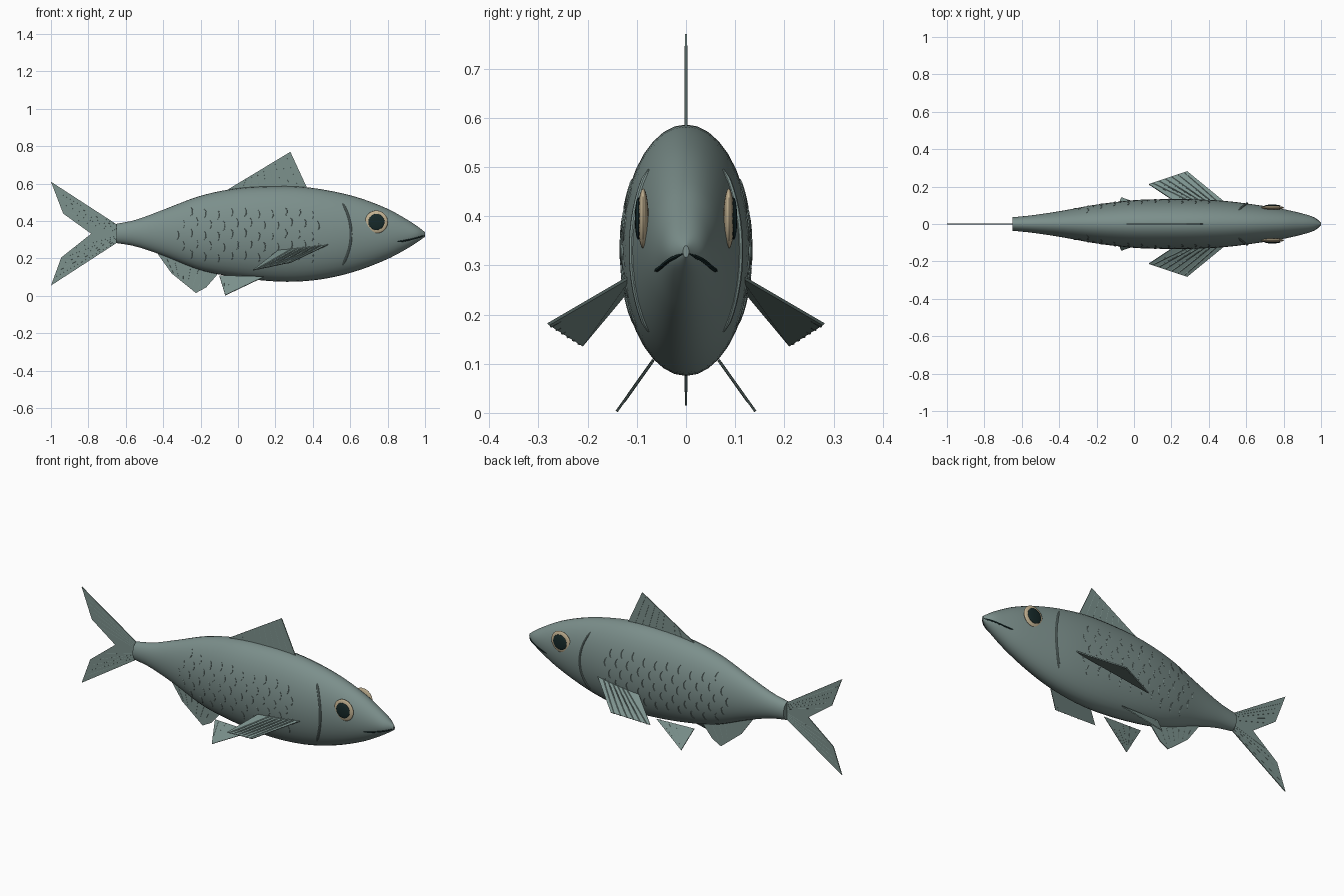
import bpy, bmesh, math
from mathutils import Vector

if "Cube" in bpy.data.objects:
    bpy.data.objects.remove(bpy.data.objects["Cube"])


def material(name, rgb):
    m = bpy.data.materials.new(name)
    m.diffuse_color = (*rgb, 1)
    m.use_nodes = True
    m.node_tree.nodes["Principled BSDF"].inputs["Base Color"].default_value = m.diffuse_color
    return m


SKIN = material("grey_green_skin", (0.20, 0.275, 0.26))
FIN = material("fin_green", (0.20, 0.285, 0.265))
MARK = material("dark_marking", (0.05, 0.075, 0.072))
EYE = material("cream_eye", (0.55, 0.45, 0.29))
BLACK = material("pupil_black", (0.008, 0.022, 0.022))

# Body stations: x, top, bottom, half width
STATIONS = [(-0.65, 0.385, 0.282, 0.036), (-0.55, 0.405, 0.265, 0.046), (-0.4, 0.46, 0.215, 0.068),
            (-0.2, 0.535, 0.137, 0.104), (0.0, 0.575, 0.098, 0.127), (0.2, 0.586, 0.077, 0.133),
            (0.35, 0.582, 0.078, 0.131), (0.5, 0.56, 0.098, 0.122), (0.65, 0.523, 0.138, 0.103),
            (0.8, 0.465, 0.197, 0.079), (0.9, 0.41, 0.25, 0.056), (0.96, 0.371, 0.288, 0.036),
            (1.0, 0.34, 0.316, 0.006)]


def section(x):
    """Smoothly interpolated top, bottom and half width at x."""
    s = STATIONS
    i = max(k for k in range(len(s) - 1) if s[k][0] <= x or k == 0)
    a, b = s[i], s[i + 1]
    p, q = s[max(i - 1, 0)], s[min(i + 2, len(s) - 1)]
    d = b[0] - a[0]
    t = min(max((x - a[0]) / d, 0), 1)
    out = []
    for k in (1, 2, 3):
        m0 = (b[k] - p[k]) / (b[0] - p[0]) * d
        m1 = (q[k] - a[k]) / (q[0] - a[0]) * d
        out.append((2*t**3 - 3*t*t + 1) * a[k] + (t**3 - 2*t*t + t) * m0
                   + (3*t*t - 2*t**3) * b[k] + (t**3 - t*t) * m1)
    return out


def skin_y(x, z):
    top, bottom, w = section(x)
    u = (z - (top + bottom) / 2) / ((top - bottom) / 2)
    return w * math.sqrt(max(0, 1 - u * u))


def finish(bm, name, mat, smooth=True):
    bmesh.ops.recalc_face_normals(bm, faces=bm.faces)
    me = bpy.data.meshes.new(name)
    bm.to_mesh(me)
    bm.free()
    me.materials.append(mat)
    ob = bpy.data.objects.new(name, me)
    bpy.context.collection.objects.link(ob)
    if smooth:
        bpy.context.view_layer.objects.active = ob
        ob.select_set(True)
        bpy.ops.object.shade_smooth_by_angle(angle=math.radians(40))
        ob.select_set(False)
    return ob


def add_tube(bm, pts, r, sides=6, taper=False):
    """Sweep a small ring along points, optionally pointed at both ends."""
    pts = [Vector(p) for p in pts]
    rings = []
    for i, p in enumerate(pts):
        d = (pts[min(i + 1, len(pts) - 1)] - pts[max(i - 1, 0)]).normalized()
        u = d.cross(Vector((0.13, 1, 0.07))).normalized()
        v = d.cross(u)
        rr = r * (0.3 if taper and i in (0, len(pts) - 1) else 1)
        rings.append([bm.verts.new(p + rr * (u * math.cos(a) + v * math.sin(a)))
                      for a in (math.tau * k / sides for k in range(sides))])
    for a, b in zip(rings, rings[1:]):
        for k in range(sides):
            bm.faces.new((a[k], a[(k+1) % sides], b[(k+1) % sides], b[k]))
    bm.faces.new(rings[0])
    bm.faces.new(rings[-1])


# Body loft
bm = bmesh.new()
rings, N, R = [], 36, 48
for i in range(R + 1):
    x = -0.65 + 1.65 * math.sin(i / R * math.pi / 2) ** 1.1
    top, bottom, w = section(x)
    rings.append([bm.verts.new((x, w * math.cos(a), (top + bottom) / 2 + (top - bottom) / 2 * math.sin(a)))
                  for a in (math.tau * k / N for k in range(N))])
for a, b in zip(rings, rings[1:]):
    for k in range(N):
        bm.faces.new((a[k], a[(k+1) % N], b[(k+1) % N], b[k]))
bm.faces.new(rings[0])
bm.faces.new(rings[-1])
finish(bm, "body", SKIN)


def fin(name, pts, rays, thick=0.005):
    """Thin plate through 3D points, with fine rays from root to edge."""
    pts = [Vector(p) for p in pts]
    n = (pts[1] - pts[0]).cross(pts[2] - pts[0]).normalized() * thick / 2
    bm = bmesh.new()
    lo = [bm.verts.new(p - n) for p in pts]
    hi = [bm.verts.new(p + n) for p in pts]
    bm.faces.new(lo)
    bm.faces.new(hi)
    for k in range(len(pts)):
        j = (k + 1) % len(pts)
        bm.faces.new((lo[k], lo[j], hi[j], hi[k]))
    finish(bm, name, FIN, False)
    bm = bmesh.new()
    for a, b in rays:
        add_tube(bm, (a, b), thick * 0.62, 5)
    finish(bm, name + "_rays", FIN)


def fan(a0, a1, b0, b1, count):
    """Rays joining line a0-a1 to line b0-b1."""
    a0, a1, b0, b1 = map(Vector, (a0, a1, b0, b1))
    return [(a0.lerp(a1, t), b0.lerp(b1, t)) for t in ((k + 0.5) / count for k in range(count))]


def flat(*pts):
    return [(x, 0, z) for x, z in pts]


# Middle fins
t = flat((-0.63, 0.37), (-1, 0.61), (-0.935, 0.44), (-0.785, 0.332),
         (-0.945, 0.205), (-1, 0.055), (-0.63, 0.295))
fin("tail_fin", t, fan(t[0], (-0.65, 0, 0.34), (-0.985, 0, 0.58), (-0.86, 0, 0.39), 5)
    + fan((-0.65, 0, 0.325), t[6], (-0.86, 0, 0.275), (-0.985, 0, 0.085), 5))
d = flat((-0.06, 0.565), (0.28, 0.77), (0.37, 0.575), (0.15, 0.55))
fin("dorsal_fin", d, fan((0.0, 0, 0.565), (0.35, 0, 0.57), (0.03, 0, 0.615), (0.275, 0, 0.755), 8))
a = flat((-0.43, 0.225), (-0.355, 0.12), (-0.225, 0.015), (-0.17, 0.045), (-0.105, 0.12), (-0.25, 0.19))
fin("anal_fin", a, fan((-0.4, 0, 0.2), (-0.15, 0, 0.12), (-0.36, 0, 0.13), (-0.2, 0, 0.035), 6))

# Paired fins and face details
for s, side in ((-1, "right"), (1, "left")):
    p = [(0.49, s*0.112, 0.278), (0.22, s*0.12, 0.247), (0.08, s*0.212, 0.137), (0.285, s*0.28, 0.18)]
    fin("pectoral_fin_" + side, p, fan((0.46, s*0.118, 0.273), (0.28, s*0.122, 0.253), p[3], p[2], 6), 0.006)
    p = [(-0.1, s*0.066, 0.108), (-0.068, s*0.141, 0.003), (0.14, s*0.07, 0.102)]
    fin("pelvic_fin_" + side, p, fan(p[0], p[2], (-0.078, s*0.118, 0.035), (-0.03, s*0.127, 0.022), 5))

    # Gill cover ridge
    bm = bmesh.new()
    pts = []
    for k in range(17):
        u = -1 + k / 8
        x, z = 0.605 - 0.045 * u * u, 0.33 + 0.165 * u
        pts.append((x, s * (skin_y(x, z) + 0.001), z))
    add_tube(bm, pts, 0.006, 8, True)
    finish(bm, "gill_ridge_" + side, SKIN)

    # Mouth line
    bm = bmesh.new()
    pts = []
    for k in range(9):
        x = 0.85 + 0.148 * k / 8
        z = 0.289 + 0.034 * (k / 8) ** 1.4
        pts.append((x, s * skin_y(x, z), z))
    add_tube(bm, pts, 0.0045, 6, True)
    finish(bm, "mouth_" + side, BLACK)

    # Eye and pupil as flattened spheres
    for name, mat, r, y, h in (("eye", EYE, 0.061, 0.087, 0.011), ("pupil", BLACK, 0.043, 0.097, 0.007)):
        bm = bmesh.new()
        bmesh.ops.create_uvsphere(bm, u_segments=28, v_segments=14, radius=1)
        for v in bm.verts:
            v.co = Vector((0.74 + r * v.co.x, s * y + h * v.co.y, 0.395 + r * v.co.z))
        finish(bm, name + "_" + side, mat)

    # Staggered crescent scale marks
    bm = bmesh.new()
    for row in range(5):
        for col in range(11):
            cx = -0.33 + 0.072 * col + (0.03 if row % 2 else 0)
            cz = 0.21 + 0.058 * row + 0.01 * math.sin(col * 1.7)
            top, bottom, w = section(cx)
            if cz < bottom + 0.055 or cz > top - 0.06 or cx > 0.43:
                continue
            pts = []
            for k in range(6):
                g = -1.25 + 2.5 * k / 5
                x, z = cx + 0.016 * math.cos(g), cz + 0.026 * math.sin(g)
                pts.append((x, s * skin_y(x, z), z))
            add_tube(bm, pts, 0.0024, 5, True)
    finish(bm, "scale_marks_" + side, SKIN)
